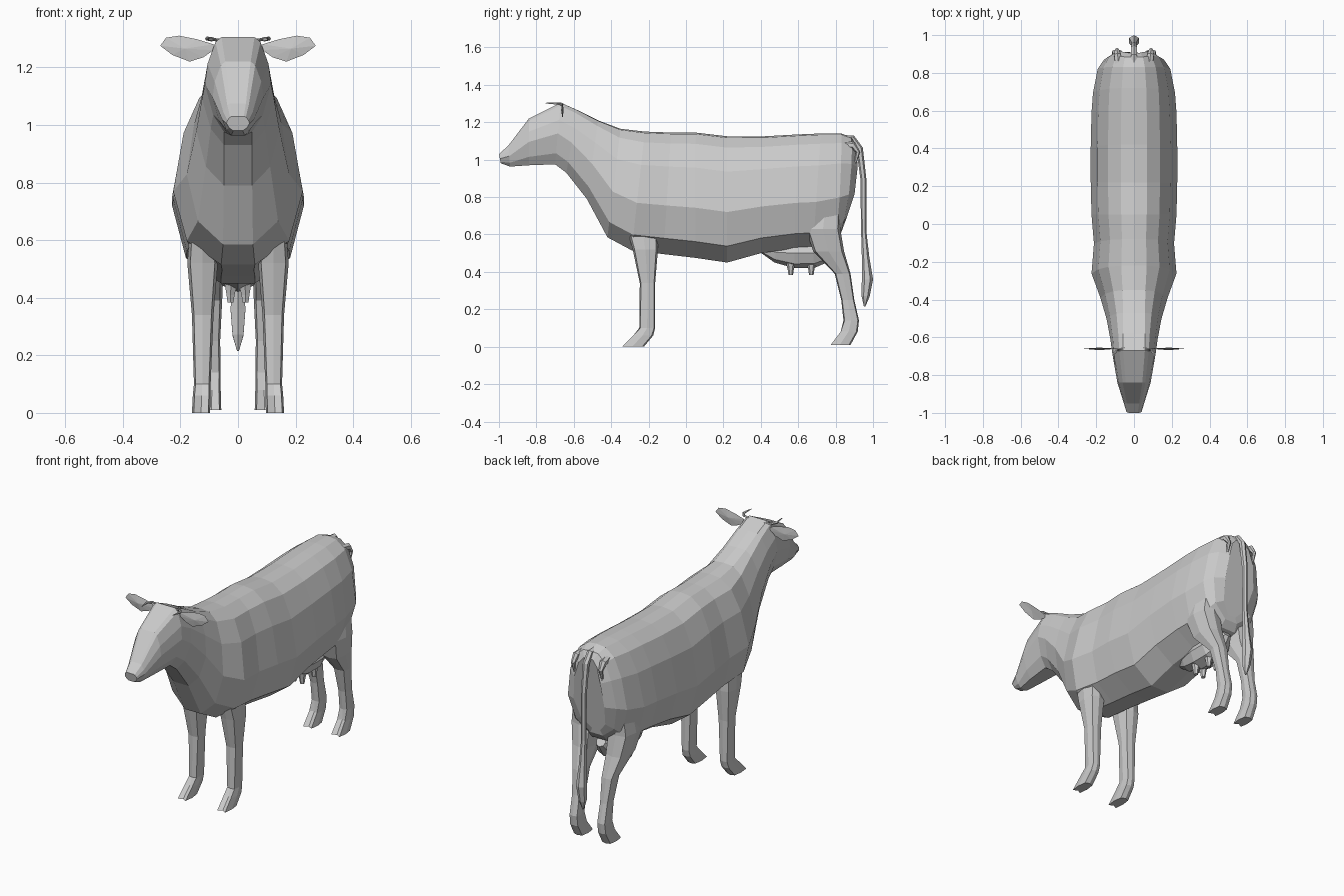
import bpy, bmesh, math
from mathutils import Vector

hide = bpy.data.materials.new("grey_hide")
hide.diffuse_color = (0.6, 0.6, 0.6, 1)


def finish(name, bm, mirror=False):
    """Turn a bmesh into a flat shaded object, optionally mirrored across x."""
    bmesh.ops.recalc_face_normals(bm, faces=bm.faces)
    mesh = bpy.data.meshes.new(name)
    bm.to_mesh(mesh)
    bm.free()
    mesh.materials.append(hide)
    ob = bpy.data.objects.new(name, mesh)
    bpy.context.collection.objects.link(ob)
    if mirror:
        ob.modifiers.new("mirror", 'MIRROR').use_mirror_merge = False
    return ob


def loft(name, rings, mirror=False):
    """Skin a list of equal length point rings and cap both ends."""
    bm = bmesh.new()
    vs = [[bm.verts.new(p) for p in ring] for ring in rings]
    n = len(vs[0])
    for a, b in zip(vs, vs[1:]):
        for i in range(n):
            j = (i + 1) % n
            bm.faces.new((a[i], a[j], b[j], b[i]))
    bm.faces.new(vs[0])
    bm.faces.new(vs[-1])
    return finish(name, bm, mirror)


def tube(name, path, sides=6, mirror=False):
    """Loft along points given as (x, y, z, radius)."""
    pts = [Vector(p[:3]) for p in path]
    rings = []
    for i, p in enumerate(pts):
        d = (pts[min(i + 1, len(pts) - 1)] - pts[max(i - 1, 0)]).normalized()
        u = d.cross(Vector((1, 0, 0)))
        if u.length < 0.3:
            u = d.cross(Vector((0, 0, 1)))
        u.normalize()
        v = d.cross(u)
        r = path[i][3]
        rings.append([p + r * (math.cos(a) * u + math.sin(a) * v)
                      for a in (k * math.tau / sides for k in range(sides))])
    return loft(name, rings, mirror)


# Half cross-sections: (share of half width, share of the way from top to bottom)
BODY = [(0, 0), (.3, .012), (.6, .09), (.84, .28), (1, .6), (.79, .87), (.26, 1)]
HEAD = [(0, 0), (.5, 0), (.68, .05), (.92, .28), (1, .5), (.75, .82), (.42, 1)]

# Trunk, neck and head: top y, top z, bottom y, bottom z, half width, head share, bow
STATIONS = [
    (-1.0, 1.03, -.99, .98, .04, 1, 0),
    (-.95, 1.075, -.94, .963, .055, 1, 0),
    (-.84, 1.22, -.84, .97, .088, 1, 0),
    (-.67, 1.305, -.70, .975, .115, 1, 0),
    (-.58, 1.265, -.64, .93, .125, .8, 0),
    (-.47, 1.21, -.53, .79, .145, .5, 0),
    (-.35, 1.165, -.42, .585, .178, .2, 0),
    (-.22, 1.15, -.29, .515, .225, 0, 0),
    (-.08, 1.145, -.12, .495, .212, 0, 0),
    (.05, 1.145, .05, .475, .225, 0, 0),
    (.22, 1.125, .22, .45, .229, 0, 0),
    (.42, 1.125, .40, .50, .229, 0, 0),
    (.60, 1.135, .58, .525, .225, 0, 0),
    (.72, 1.14, .68, .53, .217, 0, 0),
    (.83, 1.14, .80, .57, .192, 0, .01),
    (.885, 1.12, .83, .61, .158, 0, .02),
    (.905, 1.085, .835, .64, .10, 0, .04),
]
rings = []
for yt, zt, yb, zb, w, h, bow in STATIONS:
    half = []
    for (bx, bt), (hx, ht) in zip(BODY, HEAD):
        x, t = bx + (hx - bx) * h, bt + (ht - bt) * h
        half.append((x * w, yt + (yb - yt) * t + bow * 4 * t * (1 - t), zt + (zb - zt) * t))
    rings.append(half + [(-x, y, z) for x, y, z in reversed(half[1:])])
loft("body", rings)


# Legs: each level is z, front y, back y, inner x, outer x
def leg(name, levels):
    shape = [(0, -1), (.8, -.85), (1, 0), (.8, .85), (0, 1), (-.8, .85), (-1, 0), (-.8, -.85)]
    rings = []
    for k, (z, y0, y1, x0, x1) in enumerate(levels):
        cx, cy, rx, ry = (x0 + x1) / 2, (y0 + y1) / 2, (x1 - x0) / 2, (y1 - y0) / 2
        ring = [(cx + rx * a, cy + ry * b, z) for a, b in shape]
        if k >= len(levels) - 2:  # cleft at the front of the hoof
            ring[0] = (cx, y0 + .2 * (y1 - y0), z)
        rings.append(ring)
    loft(name, rings, mirror=True)


leg("front_leg", [(.68, -.33, -.15, .08, .165), (.52, -.285, -.15, .07, .176),
                  (.34, -.247, -.165, .085, .16), (.1, -.25, -.165, .095, .153),
                  (.06, -.29, -.175, .095, .157), (0, -.35, -.225, .097, .16)])
leg("hind_leg", [(.82, .68, .83, .06, .165), (.63, .64, .825, .05, .19),
                 (.51, .68, .845, .05, .168), (.39, .795, .88, .055, .135),
                 (.25, .83, .90, .062, .12), (.14, .842, .925, .06, .12),
                 (.08, .82, .918, .06, .122), (.01, .765, .88, .058, .125)])

# Ears: thin leaves with a raised centre on both faces
OUTLINE = [(.085, 1.28), (.14, 1.297), (.205, 1.31), (.25, 1.303), (.27, 1.275),
           (.228, 1.243), (.168, 1.22), (.12, 1.235), (.085, 1.26)]
bm = bmesh.new()
rim = [bm.verts.new((x, -.66, z)) for x, z in OUTLINE]
for y in (-.668, -.654):
    mid = bm.verts.new((.185, y, 1.265))
    for i, v in enumerate(rim):
        bm.faces.new((v, rim[(i + 1) % len(rim)], mid))
finish("ear", bm, mirror=True)

# Horns
tube("horn", [(.05, -.66, 1.293, .009), (.09, -.667, 1.297, .008),
              (.108, -.69, 1.3, .007), (.1, -.75, 1.302, .002)], 5, True)

# Tail with its tuft
tube("tail", [(0, .82, 1.12, .014), (0, .89, 1.112, .018), (0, .928, 1.06, .018),
              (0, .948, .9, .016), (0, .95, .62, .014), (0, .96, .48, .02),
              (0, .97, .36, .03), (0, .96, .27, .022), (0, .955, .215, .004)], 6)

# Pin bones on either side of the tail root
tube("pin_bone", [(.08, .83, 1.085, .02), (.088, .895, 1.075, .02),
                  (.09, .92, 1.04, .012), (.09, .90, .96, .004)], 6, True)

# Udder and teats
tube("udder", [(0, .40, .525, .02), (0, .48, .505, .055), (0, .58, .50, .08),
               (0, .68, .50, .08), (0, .74, .51, .06), (0, .79, .55, .03)], 8)
for name, y in (("front_teat", .56), ("rear_teat", .67)):
    tube(name, [(.024, y, .45, .026), (.026, y, .41, .016), (.026, y, .383, .012)], 6, True)
